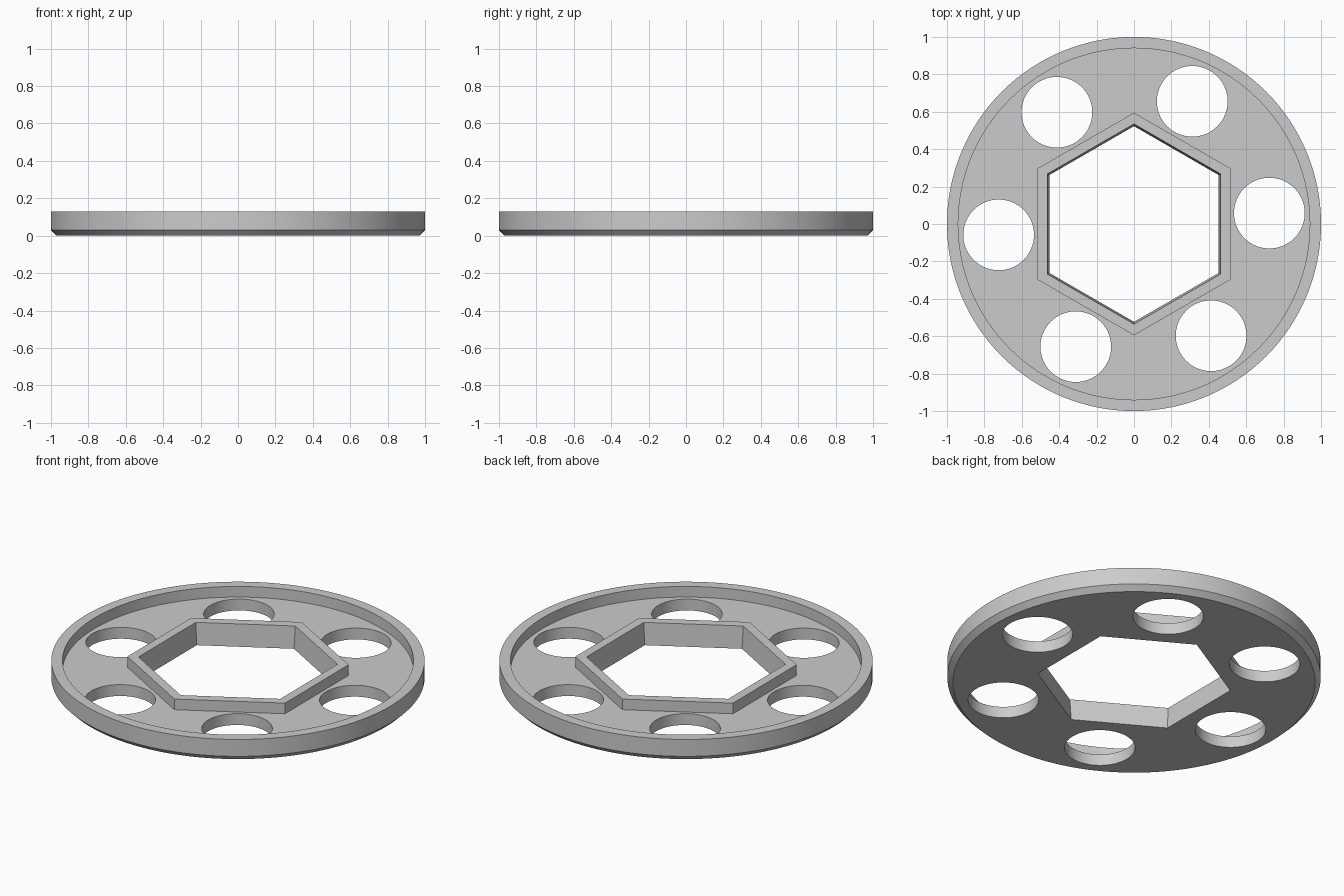
import bpy, bmesh, math
from math import radians

cube = bpy.data.objects.get("Cube")
if cube:
    bpy.data.objects.remove(cube, do_unlink=True)

HEIGHT, FLOOR, CHAMFER = 0.13, 0.067, 0.03
SEGMENTS = 128

grey = bpy.data.materials.new("plain_grey")
grey.use_nodes = True
grey.diffuse_color = (0.6, 0.6, 0.6, 1)
grey.node_tree.nodes["Principled BSDF"].inputs["Base Color"].default_value = (0.6, 0.6, 0.6, 1)


def stacked_solid(name, rings, sides, turn=0.0, centre=(0, 0)):
    """Solid made of regular polygons given as (radius, z), bottom to top."""
    bm = bmesh.new()
    loops = []
    for radius, z in rings:
        angles = [turn + math.tau * i / sides for i in range(sides)]
        loops.append([bm.verts.new((centre[0] + radius * math.cos(a),
                                    centre[1] + radius * math.sin(a), z)) for a in angles])
    for low, high in zip(loops, loops[1:]):
        for i in range(sides):
            j = (i + 1) % sides
            bm.faces.new((low[i], low[j], high[j], high[i]))
    bm.faces.new(loops[0][::-1])
    bm.faces.new(loops[-1])
    bmesh.ops.recalc_face_normals(bm, faces=bm.faces)
    mesh = bpy.data.meshes.new(name)
    bm.to_mesh(mesh)
    bm.free()
    mesh.materials.append(grey)
    obj = bpy.data.objects.new(name, mesh)
    bpy.context.collection.objects.link(obj)
    return obj


# Shallow dish with a chamfered foot and a raised outer rim
disc = stacked_solid("ring_plate", [(1 - CHAMFER, 0), (1, CHAMFER), (1, HEIGHT),
                                    (0.94, HEIGHT), (0.94, FLOOR)], SEGMENTS)

# Hexagonal collar around the middle opening
collar = stacked_solid("hex_collar", [(0.595, FLOOR / 2), (0.595, HEIGHT)], 6, radians(30))

# Slightly tapered hexagonal opening
slope, margin = (0.535 - 0.523) / HEIGHT, 0.05
opening = stacked_solid("hex_cutter", [(0.523 - slope * margin, -margin),
                                       (0.535 + slope * margin, HEIGHT + margin)], 6, radians(30))
steps = [(collar, 'UNION'), (opening, 'DIFFERENCE')]

# Six round holes
for k in range(6):
    a = radians(4.6 + 60 * k)
    hole = stacked_solid("hole_cutter", [(0.189, -margin), (0.189, HEIGHT + margin)], 64,
                         centre=(0.726 * math.cos(a), 0.726 * math.sin(a)))
    steps.append((hole, 'DIFFERENCE'))

for helper, operation in steps:
    helper.hide_render = True
    mod = disc.modifiers.new(helper.name, 'BOOLEAN')
    mod.operation, mod.object, mod.solver = operation, helper, 'EXACT'

# Bake the cuts and drop the helpers
baked = bpy.data.meshes.new_from_object(disc.evaluated_get(bpy.context.evaluated_depsgraph_get()))
disc.modifiers.clear()
disc.data = baked
for helper, _ in steps:
    bpy.data.objects.remove(helper, do_unlink=True)

# Smooth round walls, crisp edges
bpy.ops.object.select_all(action='DESELECT')
disc.select_set(True)
bpy.context.view_layer.objects.active = disc
bpy.ops.object.shade_smooth_by_angle(angle=radians(25))
